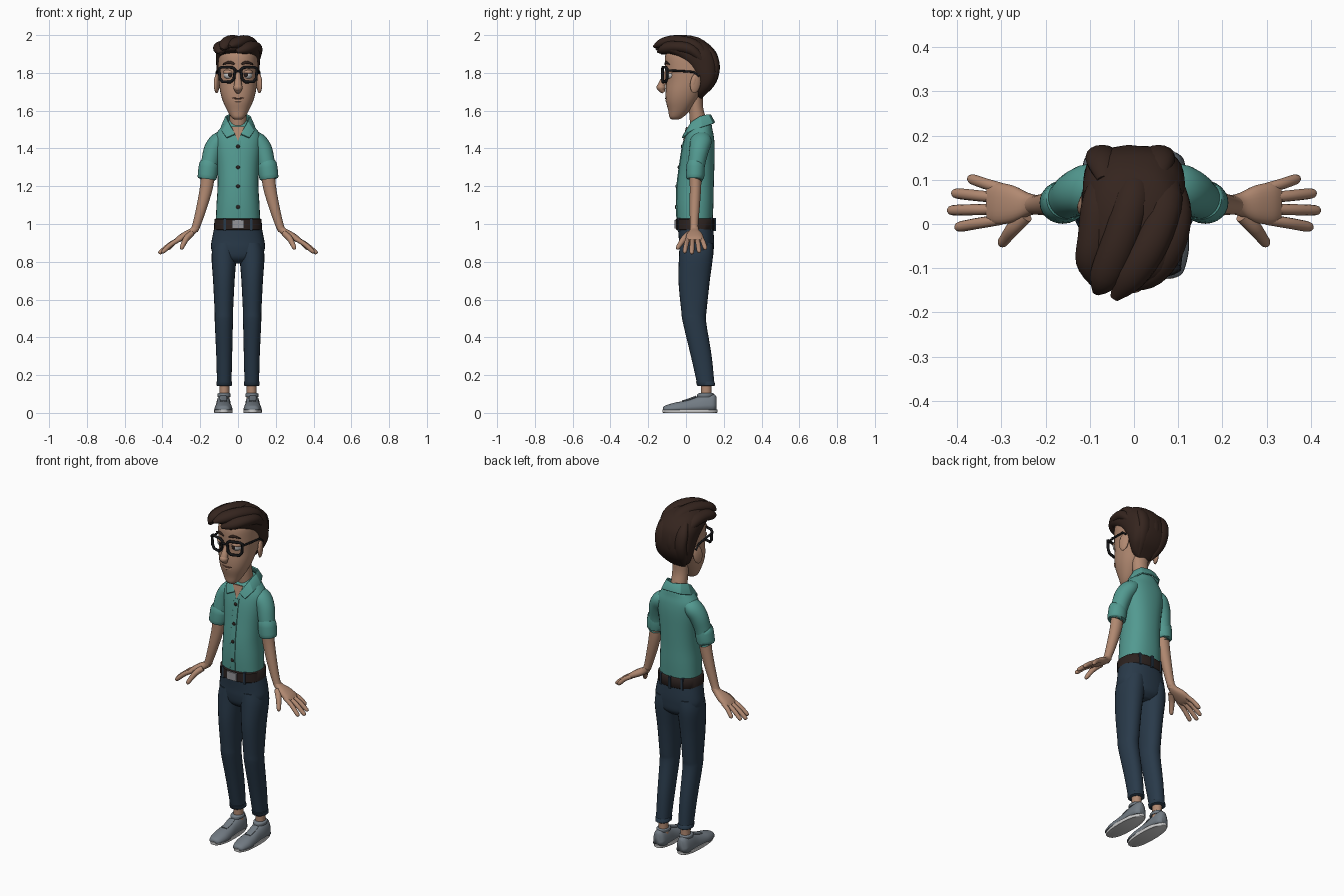
import bpy, math
from mathutils import Vector

X, Y = Vector((1, 0, 0)), Vector((0, 1, 0))


def material(name, *rgb):
    m = bpy.data.materials.new(name)
    m.diffuse_color = (*rgb, 1)
    return m


SKIN = material("skin", .44, .25, .165)
LIP = material("lip", .2, .09, .06)
SHIRT = material("shirt", .085, .32, .28)
NAVY = material("navy_cloth", .022, .042, .068)
HAIR = material("hair", .035, .018, .013)
LEATHER = material("belt_leather", .025, .016, .014)
BLACK = material("black", .008, .008, .009)
SHOE = material("shoe_grey", .17, .2, .23)
SOLE = material("sole", .6, .6, .6)
METAL = material("metal", .3, .3, .32)
WHITE = material("eye_white", .75, .75, .75)


def finish(ob, mat, angle=50):
    ob.data.materials.append(mat)
    for f in ob.data.polygons:
        f.use_smooth = True
    ob.data.set_sharp_from_angle(angle=math.radians(angle))
    return ob


def mesh(name, verts, faces, mat):
    me = bpy.data.meshes.new(name)
    me.from_pydata(verts, [], faces)
    ob = bpy.data.objects.new(name, me)
    bpy.context.collection.objects.link(ob)
    return finish(ob, mat)


def spline(rows, steps):
    """Catmull-Rom through rows of equal length."""
    out = []
    for i in range(len(rows) - 1):
        p = [rows[min(max(i + k, 0), len(rows) - 1)] for k in (-1, 0, 1, 2)]
        for s in range(steps):
            t = s / steps
            out.append([.5 * (2 * b + (c - a) * t + (2 * a - 5 * b + 4 * c - d) * t * t
                              + (3 * b - a - 3 * c + d) * t ** 3) for a, b, c, d in zip(*p)])
    return out + [list(rows[-1])]


def loft(name, secs, mat, ref=None, p=2.0, n=24, steps=4):
    """Skin rings (x, y, z, a, b); horizontal rings unless ref gives the width axis of a swept tube."""
    rows = spline(secs, steps)
    verts, faces = [], []
    for i, (x, y, z, a, b) in enumerate(rows):
        u, v = X, Y
        if ref:
            t = (Vector(rows[min(i + 1, len(rows) - 1)][:3]) - Vector(rows[max(i - 1, 0)][:3])).normalized()
            u = (ref - t * ref.dot(t)).normalized()
            v = t.cross(u)
        for k in range(n):
            c, s = math.cos(math.tau * k / n), math.sin(math.tau * k / n)
            c, s = (math.copysign(abs(q) ** (2 / p), q) for q in (c, s))
            verts.append(Vector((x, y, z)) + u * c * max(a, .002) + v * s * max(b, .002))
    for i in range(len(rows) - 1):
        for k in range(n):
            j = (k + 1) % n
            faces.append((i * n + k, i * n + j, i * n + n + j, i * n + n + k))
    faces += [tuple(range(n))[::-1], tuple(range((len(rows) - 1) * n, len(rows) * n))]
    return mesh(name, verts, faces, mat)


def slab(name, secs, mat, **kw):
    """Centred stack of rings (z, front y, back y, half width)."""
    return loft(name, [(0, (f + b) / 2, z, w, (b - f) / 2) for z, f, b, w in secs], mat, **kw)


def ball(name, loc, scale, mat, rot=(0, 0, 0)):
    bpy.ops.mesh.primitive_uv_sphere_add(segments=24, ring_count=14, location=loc, rotation=rot)
    ob = bpy.context.object
    ob.name, ob.scale = name, scale
    return finish(ob, mat)


def box(name, loc, size, mat):
    bpy.ops.mesh.primitive_cube_add(size=1, location=loc)
    ob = bpy.context.object
    ob.name, ob.scale = name, size
    return finish(ob, mat)


def wire(name, pts, r, mat, cyclic=False):
    cu = bpy.data.curves.new(name, 'CURVE')
    cu.dimensions, cu.bevel_depth, cu.bevel_resolution, cu.use_fill_caps = '3D', r, 3, True
    sp = cu.splines.new('POLY')
    sp.points.add(len(pts) - 1)
    for q, c in zip(sp.points, pts):
        q.co = (*c, 1)
    sp.use_cyclic_u = cyclic
    cu.materials.append(mat)
    bpy.context.collection.objects.link(bpy.data.objects.new(name, cu))


# head, neck
slab("head", [(1.553, -.075, -.04, .018), (1.566, -.088, -.015, .036), (1.60, -.094, .02, .057),
              (1.65, -.106, .06, .08), (1.70, -.108, .09, .094), (1.76, -.105, .13, .102),
              (1.83, -.111, .15, .105), (1.90, -.108, .14, .1), (1.955, -.07, .1, .07)], SKIN, p=2.2, n=32)
slab("neck", [(1.46, .03, .12, .045), (1.55, .02, .108, .045), (1.62, .015, .09, .046), (1.7, .01, .09, .05)], SKIN)

# face
loft("nose", [(0, -.098, 1.815, .012, .012), (0, -.112, 1.775, .015, .016), (0, -.129, 1.735, .021, .02),
              (0, -.13, 1.715, .022, .018), (0, -.118, 1.697, .012, .01)], SKIN, ref=X)
ball("nose_tip", (0, -.132, 1.723), (.024, .024, .022), SKIN)
wire("mouth", [(-.042, -.095, 1.669), (-.02, -.106, 1.666), (0, -.108, 1.665), (.02, -.106, 1.666),
               (.042, -.095, 1.669)], .003, LIP)
ball("lower_lip", (0, -.098, 1.653), (.028, .011, .009), SKIN)

# hair cap
slab("hair_cap", [(1.665, .06, .085, .035), (1.69, .05, .11, .07), (1.73, .05, .148, .098),
                  (1.78, .035, .172, .111), (1.84, -.01, .177, .115), (1.89, -.075, .168, .117),
                  (1.925, -.135, .148, .112), (1.96, -.12, .11, .092), (1.982, -.07, .05, .05)],
     HAIR, p=2.6, n=32)

# swept hair locks over the top and down the back
LOCKS = [
    [(.06, .14, 1.84), (.07, .06, 1.935), (.04, -.04, 1.968), (-.01, -.12, 1.958), (-.045, -.168, 1.94)],
    [(0, .15, 1.85), (0, .08, 1.945), (-.03, -.03, 1.97), (-.065, -.12, 1.952), (-.085, -.155, 1.925)],
    [(-.06, .13, 1.86), (-.075, .06, 1.925), (-.087, -.03, 1.938), (-.095, -.09, 1.925), (-.09, -.135, 1.905)],
    [(.09, .1, 1.85), (.09, .03, 1.92), (.075, -.05, 1.937), (.035, -.11, 1.928), (-.01, -.145, 1.912)]]
LOCKS += [[(x, .1, 1.94), (x * 1.1, .14, 1.89), (x * 1.1, .155, 1.82), (x, .13, 1.745), (x * .7, .085, 1.675)]
          for x in (-.065, -.01, .05)]
for i, path in enumerate(LOCKS):
    w, h = (.04, .031) if i < 4 else (.036, .024)
    loft("hair_lock", [(*c, w * k, h * k) for c, k in zip(path, (.5, 1, 1, .9, .25))], HAIR, ref=X, n=16)

# shirt
slab("shirt", [(1.0, -.045, .14, .118), (1.1, -.05, .145, .114), (1.2, -.047, .147, .108), (1.3, -.035, .15, .11),
               (1.4, -.02, .152, .12), (1.46, -.005, .148, .122), (1.5, .01, .14, .1),
               (1.53, .03, .135, .072), (1.55, .04, .125, .05)], SHIRT, p=2.3, n=32)
loft("placket", [(0, y, z, .016, .004) for z, y in ((1.03, -.047), (1.1, -.05), (1.2, -.047), (1.3, -.035),
                                                  (1.4, -.02), (1.44, -.011))], SHIRT, ref=X, p=5)
for z, y in ((1.41, -.022), (1.3, -.039), (1.2, -.051), (1.09, -.054)):
    ball("button", (0, y, z), (.01, .005, .01), LEATHER)
mesh("open_neck", [(-.035, .0, 1.515), (.035, .0, 1.515), (0, -.016, 1.44), (0, .04, 1.5)],
     [(0, 2, 1), (0, 1, 3), (1, 2, 3), (2, 0, 3)], SKIN)
inner = [(0, .128, 1.578), (.045, .115, 1.58), (.062, .075, 1.57), (.05, .03, 1.54), (.014, -.008, 1.475)]
outer = [(0, .15, 1.535), (.06, .14, 1.53), (.088, .085, 1.512), (.085, .02, 1.49), (.06, -.02, 1.455)]
collar = mesh("collar", inner + outer, [(i, i + 1, i + 6, i + 5) for i in range(4)], SHIRT)
m = collar.modifiers.new("mirror", 'MIRROR')
m = collar.modifiers.new("thickness", 'SOLIDIFY')
m.thickness, m.offset = .01, 0
m = collar.modifiers.new("bevel", 'BEVEL')
m.width, m.segments = .003, 2

# belt and hips
slab("hips", [(.79, .01, .11, .06), (.82, -.025, .14, .12), (.87, -.036, .147, .142), (.92, -.038, .148, .138),
              (1.0, -.045, .143, .121)], NAVY, p=2.3, n=32)
slab("belt", [(.968, -.048, .146, .122), (.972, -.054, .15, .127), (1.024, -.055, .15, .125),
              (1.028, -.049, .146, .12)], LEATHER, p=2.3, n=32, steps=1)
box("buckle", (0, -.056, .998), (.062, .012, .046), METAL)
for x, y in ((-.07, -.036), (.07, -.036), (-.07, .132), (.07, .132), (0, .149)):
    box("belt_loop", (x, y, .997), (.012, .018, .068), NAVY)

# everything that comes in pairs
for s, side in ((-1, "right"), (1, "left")):
    def pair(name, secs, mat, **kw):
        return loft(f"{side}_{name}", [(s * c[0], *c[1:]) for c in secs], mat, **kw)

    def flip(*pts):
        return [(s * x, y, z) for x, y, z in pts]

    # ear, eye, brow
    ball(f"{side}_ear", (s * .112, .05, 1.745), (.013, .029, .053), SKIN, (-.15, 0, s * .35))
    ball(f"{side}_ear_hollow", (s * .12, .045, 1.752), (.007, .015, .03), SKIN, (-.15, 0, s * .35))
    ball(f"{side}_eye", (s * .045, -.078, 1.79), (.03, .028, .025), WHITE)
    ball(f"{side}_iris", (s * .043, -.1, 1.79), (.013, .008, .013), LEATHER)
    ball(f"{side}_eyelid", (s * .045, -.078, 1.803), (.033, .029, .016), SKIN)
    pair("brow", [(.018, -.11, 1.845, .004, .005), (.045, -.106, 1.856, .004, .008),
                  (.08, -.088, 1.845, .003, .003)], HAIR, ref=Y, n=12)
    # glasses
    wire(f"{side}_glasses_rim", flip((.016, -.124, 1.818), (.03, -.123, 1.829), (.088, -.107, 1.83),
                                     (.1, -.1, 1.822), (.096, -.101, 1.77), (.082, -.107, 1.753),
                                     (.04, -.121, 1.752), (.022, -.124, 1.766)), .008, BLACK, True)
    wire(f"{side}_glasses_arm", flip((.1, -.1, 1.813), (.109, -.03, 1.81), (.113, .04, 1.805), (.113, .07, 1.78)),
         .006, BLACK)
    # sleeve and rolled cuff
    pair("sleeve", [(.06, .085, 1.468, .04, .03), (.1, .08, 1.44, .056, .047), (.13, .07, 1.395, .052, .05),
                    (.148, .058, 1.33, .046, .046), (.157, .052, 1.27, .042, .044)], SHIRT, ref=Y)
    pair("cuff", [(.154, .052, 1.32, .04, .042), (.155, .051, 1.317, .047, .05), (.159, .05, 1.28, .049, .052),
                  (.164, .048, 1.243, .047, .05), (.1645, .048, 1.239, .04, .043)], SHIRT, ref=Y, steps=2)
    # forearm, palm, fingers
    pair("forearm", [(.158, .05, 1.27, .032, .036), (.168, .05, 1.19, .03, .034), (.192, .046, 1.09, .027, .028),
                     (.218, .043, 1.0, .022, .022), (.232, .044, .965, .022, .02)], SKIN, ref=Y)
    pair("palm", [(.218, .044, .985, .021, .018), (.24, .044, .962, .026, .019), (.275, .045, .942, .042, .02),
                  (.31, .046, .922, .047, .017), (.33, .046, .91, .04, .01)], SKIN, ref=Y, p=2.4)
    for nm, y0, y1, tx, tz in (("little", .081, .101, .372, .868), ("ring", .059, .069, .407, .852),
                               ("middle", .034, .031, .416, .845), ("index", .01, -.006, .4, .85)):
        pair(nm + "_finger", [(.3, y0, .924, .012, .012),
                              ((.3 + tx) / 2, (y0 + y1) / 2, (.924 + tz) / 2 + .008, .0125, .0125),
                              (tx - .006, y1, tz + .006, .0115, .011), (tx + .003, y1, tz - .002, .004, .004)],
             SKIN, ref=Y, n=12)
    pair("thumb", [(.245, .02, .95, .018, .016), (.272, -.008, .925, .017, .016), (.29, -.032, .892, .0135, .013),
                   (.298, -.043, .874, .011, .011), (.301, -.048, .866, .004, .004)], SKIN, ref=Y, n=12)
    # trouser leg, ankle
    pair("trouser_leg", [(.073, .106, .145, .038, .045), (.073, .081, .3, .042, .055), (.075, .045, .48, .048, .062),
                         (.075, .042, .54, .049, .067), (.075, .043, .7, .057, .083), (.074, .053, .83, .066, .09),
                         (.068, .055, .9, .06, .088)], NAVY, p=2.2)
    pair("trouser_hem", [(.073, .106, .143, .037, .044), (.073, .106, .146, .041, .048),
                         (.073, .102, .165, .041, .049), (.073, .102, .168, .037, .045)], NAVY, p=2.2, steps=1)
    pair("ankle", [(.072, .107, .05, .03, .032), (.072, .107, .11, .026, .028), (.072, .106, .2, .026, .03)], SKIN)
    # shoe upper (width, height above the sole) and sole
    upper = [(-.121, .018, .016), (-.108, .035, .026), (-.06, .047, .04), (-.01, .046, .05), (.045, .041, .066),
             (.1, .041, .084), (.145, .036, .086), (.162, .018, .07)]
    shoe = pair("shoe", [(.077, y, .014, w, h) for y, w, h in upper], SHOE, ref=X, p=2.4)
    for v in shoe.data.vertices:
        v.co.z = max(v.co.z, .014)
    pair("shoe_collar", [(.074, .102, .085, .034, .043), (.074, .104, .099, .035, .044),
                         (.073, .106, .104, .03, .038)], SHOE)
    pair("sole", [(.077, .021, z, .049 * k, .146 * k) for z, k in ((0, .97), (.003, 1), (.017, 1), (.019, .98))],
         SOLE, p=2.4, steps=1, n=32)
    pair("laces", [(.077, -.02, .062, .018, .004), (.077, .015, .071, .02, .006), (.077, .055, .087, .02, .005)],
         SHOE, ref=X, p=3, n=12)

wire("glasses_bridge", [(-.018, -.124, 1.806), (0, -.128, 1.81), (.018, -.124, 1.806)], .006, BLACK)
